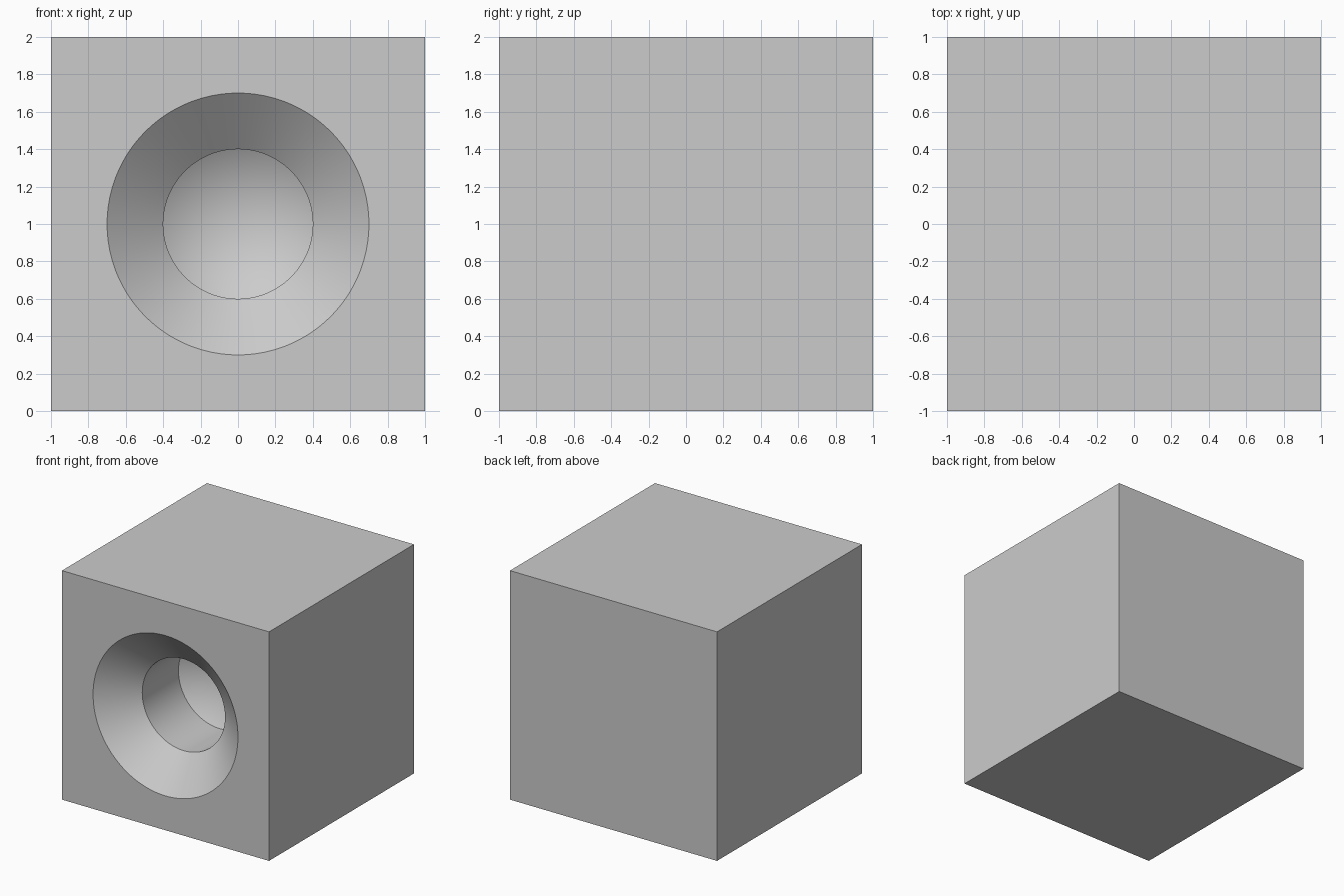
import bpy, bmesh, math
from mathutils import Matrix, Vector

if "Cube" in bpy.data.objects:
    bpy.data.objects.remove(bpy.data.objects["Cube"])

# block: 2-unit cube standing on the ground
bpy.ops.mesh.primitive_cube_add(size=2, location=(0, 0, 1))
block = bpy.context.object
block.name = "drilled_block"

# drill cutter: countersink, straight bore and conical tip, as (y, radius)
profile = [(-1.1, 0.0), (-1.1, 0.82), (-0.75, 0.4), (-0.25, 0.4), (0.0, 0.0)]
bm = bmesh.new()
verts = [bm.verts.new((0, y, 1 + r)) for y, r in profile]
edges = [bm.edges.new(pair) for pair in zip(verts, verts[1:])]
bmesh.ops.spin(bm, geom=verts + edges, cent=(0, 0, 1), axis=(0, 1, 0),
               angle=math.tau, steps=128)
bmesh.ops.remove_doubles(bm, verts=bm.verts, dist=1e-4)
bmesh.ops.recalc_face_normals(bm, faces=bm.faces)
mesh = bpy.data.meshes.new("hole_cutter")
bm.to_mesh(mesh)
bm.free()
cutter = bpy.data.objects.new("hole_cutter", mesh)
bpy.context.collection.objects.link(cutter)
cutter.hide_render = True

# cut the hole into the front face
cut = block.modifiers.new("countersunk_hole", 'BOOLEAN')
cut.operation = 'DIFFERENCE'
cut.solver = 'EXACT'
cut.object = cutter
bpy.context.view_layer.objects.active = block
bpy.ops.object.modifier_apply(modifier=cut.name)
bpy.data.objects.remove(cutter)

# smooth bore with crisp rims
bpy.ops.object.shade_smooth_by_angle(angle=math.radians(20))
